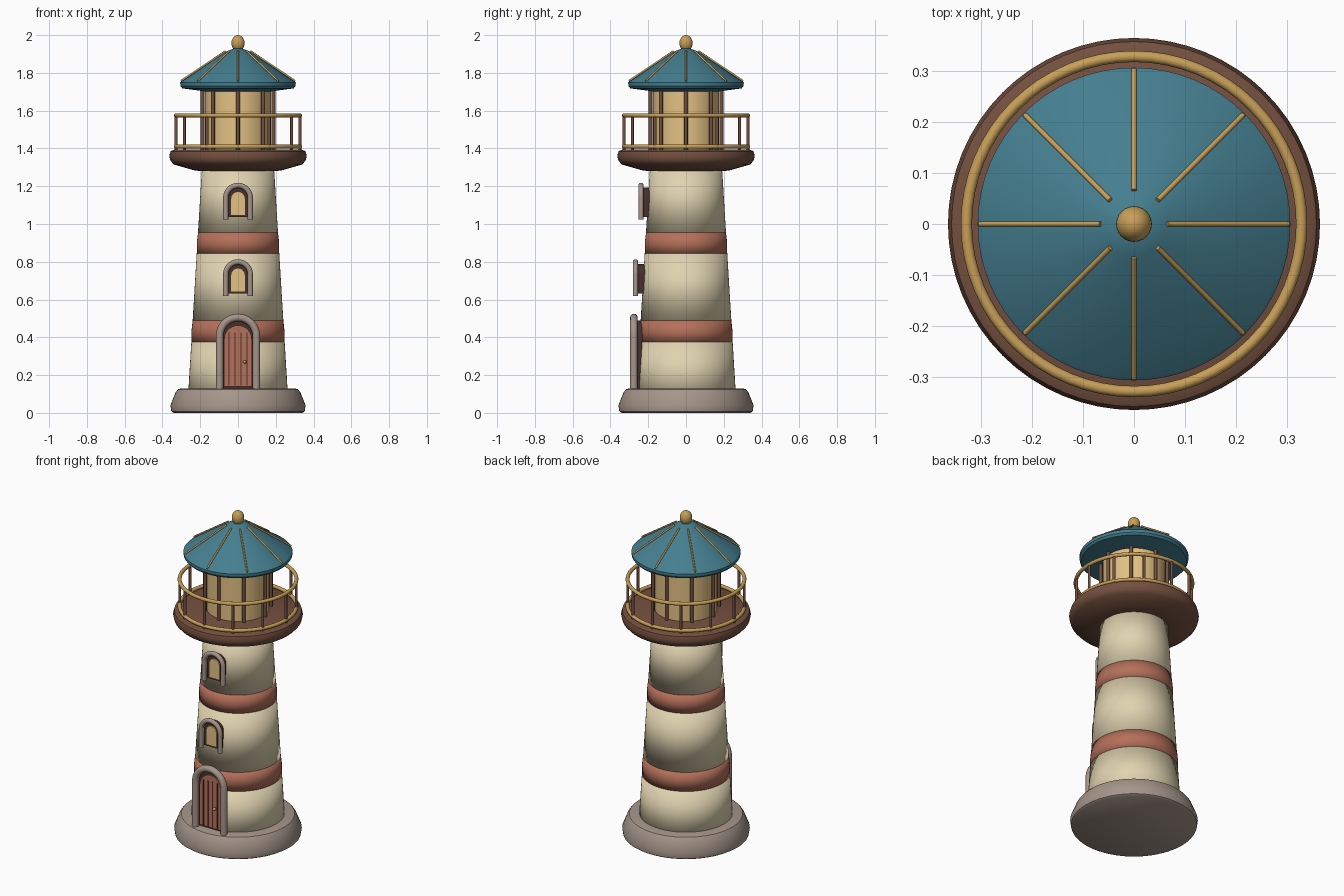
import bpy, bmesh
from math import pi, sin, cos
from mathutils import Vector

cube = bpy.data.objects.get("Cube")
if cube:
    bpy.data.objects.remove(cube)


def make_material(name, hex_code):
    srgb = [int(hex_code[i:i + 2], 16) / 255 for i in (0, 2, 4)]
    rgba = [((c + 0.055) / 1.055) ** 2.4 for c in srgb] + [1]
    m = bpy.data.materials.new(name)
    m.use_nodes = True
    m.diffuse_color = rgba
    m.node_tree.nodes["Principled BSDF"].inputs["Base Color"].default_value = rgba
    return m


STONE = make_material("stone", "A5958A")
CREAM = make_material("cream plaster", "E0D3B0")
CLAY = make_material("terracotta", "B5705A")
BROWN = make_material("brown wood", "74503F")
DARK = make_material("dark wood", "46302B")
GOLD = make_material("brass", "C79F58")
GLASS = make_material("warm glass", "E3C184")
TEAL = make_material("teal roof", "457F90")


def finish(name, bm, mat, smooth=None):
    bmesh.ops.recalc_face_normals(bm, faces=bm.faces)
    me = bpy.data.meshes.new(name)
    bm.to_mesh(me)
    bm.free()
    me.materials.append(mat)
    ob = bpy.data.objects.new(name, me)
    bpy.context.collection.objects.link(ob)
    if smooth is not None:
        bpy.ops.object.select_all(action='DESELECT')
        ob.select_set(True)
        bpy.context.view_layer.objects.active = ob
        bpy.ops.object.shade_smooth_by_angle(angle=smooth)
    return ob


def lathe(name, profile, mat, smooth=0.6, sides=64):
    """Closed solid of revolution from (radius, height) points."""
    bm = bmesh.new()
    rings = [[bm.verts.new((r * cos(2 * pi * i / sides), r * sin(2 * pi * i / sides), z))
              for i in range(sides)] for r, z in profile]
    for a, b in zip(rings, rings[1:]):
        for i in range(sides):
            j = (i + 1) % sides
            bm.faces.new((a[i], a[j], b[j], b[i]))
    bm.faces.new(rings[0])
    bm.faces.new(rings[-1])
    return finish(name, bm, mat, smooth)


def rod(name, a, b, radius, mat):
    a, b = Vector(a), Vector(b)
    bm = bmesh.new()
    bmesh.ops.create_cone(bm, cap_ends=True, segments=12, radius1=radius,
                          radius2=radius, depth=(b - a).length)
    turn = (b - a).to_track_quat('Z', 'Y').to_matrix().to_4x4()
    bm.transform(turn)
    bmesh.ops.translate(bm, verts=bm.verts, vec=(a + b) / 2)
    return finish(name, bm, mat, 0.8)


def ball(name, pos, size, mat):
    bm = bmesh.new()
    bmesh.ops.create_uvsphere(bm, u_segments=24, v_segments=14, radius=1)
    bmesh.ops.scale(bm, verts=bm.verts, vec=size)
    bmesh.ops.translate(bm, verts=bm.verts, vec=pos)
    return finish(name, bm, mat, 0.8)


def ring(name, radius, thickness, z, mat):
    bpy.ops.mesh.primitive_torus_add(location=(0, 0, z), major_radius=radius, minor_radius=thickness,
                                     major_segments=64, minor_segments=12)
    ob = bpy.context.object
    ob.name = name
    ob.data.materials.append(mat)
    bpy.ops.object.shade_smooth()


def arch_path(half, bottom, spring, steps=16):
    """Outline of a round-topped opening as (x, z) points."""
    arc = [(half * cos(pi * i / steps), spring + half * sin(pi * i / steps))
           for i in range(steps + 1)]
    return [(half, bottom)] + arc + [(-half, bottom)]


def arch_slab(name, half, bottom, spring, front, back, mat):
    bm = bmesh.new()
    face = bm.faces.new([bm.verts.new((x, front, z)) for x, z in arch_path(half, bottom, spring)])
    new = bmesh.ops.extrude_face_region(bm, geom=[face])["geom"]
    moved = [g for g in new if isinstance(g, bmesh.types.BMVert)]
    bmesh.ops.translate(bm, verts=moved, vec=(0, back - front, 0))
    return finish(name, bm, mat)


def arch_tube(name, half, bottom, spring, y, radius, mat, sides=12):
    """Round moulding swept along an arch."""
    bm = bmesh.new()
    rings = []
    for x, z in arch_path(half, bottom, spring):
        out = Vector((x, 0, max(z - spring, 0))).normalized()
        rings.append([bm.verts.new(Vector((x, y, z)) + out * radius * cos(t)
                                   + Vector((0, radius * sin(t), 0)))
                      for t in (2 * pi * k / sides for k in range(sides))])
    for a, b in zip(rings, rings[1:]):
        for i in range(sides):
            j = (i + 1) % sides
            bm.faces.new((a[i], a[j], b[j], b[i]))
    bm.faces.new(rings[0])
    bm.faces.new(rings[-1])
    return finish(name, bm, mat, 0.8)


def wall(z):
    """Radius of the tapering tower at height z."""
    return 0.262 - 0.061 * (z - 0.13)


# Plinth
lathe("plinth", [(0.34, 0), (0.353, 0.008), (0.358, 0.04), (0.33, 0.11),
                 (0.318, 0.125), (0.3, 0.13)], STONE)

# Tower drums and painted bands, softly shaded over their rims
for name, low, high, mat in [("lower_drum", 0.06, 0.375, CREAM), ("lower_band", 0.375, 0.49, CLAY),
                             ("middle_drum", 0.49, 0.845, CREAM), ("upper_band", 0.845, 0.955, CLAY),
                             ("upper_drum", 0.955, 1.3, CREAM)]:
    points = [(wall(low), low), (wall(high), high)]
    if mat == CLAY:
        mid = (low + high) / 2
        points.insert(1, (wall(mid) + 0.003, mid))
    lathe(name, points, mat, smooth=pi)

# Gallery deck
lathe("gallery_deck", [(0.2, 1.28), (0.235, 1.285), (0.34, 1.315), (0.358, 1.335), (0.364, 1.36),
                       (0.357, 1.385), (0.335, 1.395)], BROWN)

# Railing
for name, z in [("lower_rail", 1.41), ("top_rail", 1.575)]:
    ring(name, 0.328, 0.011, z, GOLD)
for i in range(12):
    a = 2 * pi * i / 12
    x, y = 0.328 * cos(a), 0.328 * sin(a)
    rod("railing_post", (x, y, 1.39), (x, y, 1.575), 0.008, BROWN)

# Lantern room
lathe("lantern_glass", [(0.175, 1.39), (0.175, 1.715)], GLASS)
for i in range(8):
    a = 2 * pi * i / 8
    x, y = 0.188 * cos(a), 0.188 * sin(a)
    rod("lantern_mullion", (x, y, 1.39), (x, y, 1.72), 0.01, BROWN)

# Roof, ribs and finial
lathe("roof", [(0.16, 1.7), (0.295, 1.718), (0.305, 1.73), (0.306, 1.748),
               (0.3, 1.754), (0.063, 1.913), (0.02, 1.93)], TEAL)
for i in range(8):
    a = 2 * pi * i / 8
    c, s = cos(a), sin(a)
    rod("roof_rib", (0.066 * c, 0.066 * s, 1.915), (0.302 * c, 0.302 * s, 1.757), 0.005, GOLD)
ball("finial", (0, 0, 1.957), (0.035, 0.035, 0.043), GOLD)

# Door
arch_tube("door_surround", 0.097, 0.12, 0.408, -0.276, 0.02, STONE)
arch_slab("door_recess", 0.085, 0.13, 0.405, -0.262, -0.2, DARK)
arch_slab("door_panel", 0.073, 0.14, 0.39, -0.27, -0.255, CLAY)
for x in (-0.048, -0.016, 0.016, 0.048):
    bm = bmesh.new()
    bmesh.ops.create_cube(bm, size=1)
    bmesh.ops.scale(bm, verts=bm.verts, vec=(0.005, 0.006, 0.28))
    bmesh.ops.translate(bm, verts=bm.verts, vec=(x, -0.27, 0.285))
    finish("plank_gap", bm, DARK)
ball("door_knob", (0.036, -0.283, 0.27), (0.009, 0.013, 0.009), GOLD)

# Windows
for name, z, y in [("lower_window", 0.62, -0.267), ("upper_window", 1.025, -0.238)]:
    spring = z + 0.114
    arch_tube(name + "_surround", 0.065, z, spring, y, 0.014, STONE)
    arch_slab(name + "_recess", 0.054, z + 0.012, spring, y + 0.012, y + 0.07, DARK)
    arch_slab(name + "_pane", 0.036, z + 0.022, spring - 0.006, y + 0.005, y + 0.02, GLASS)
